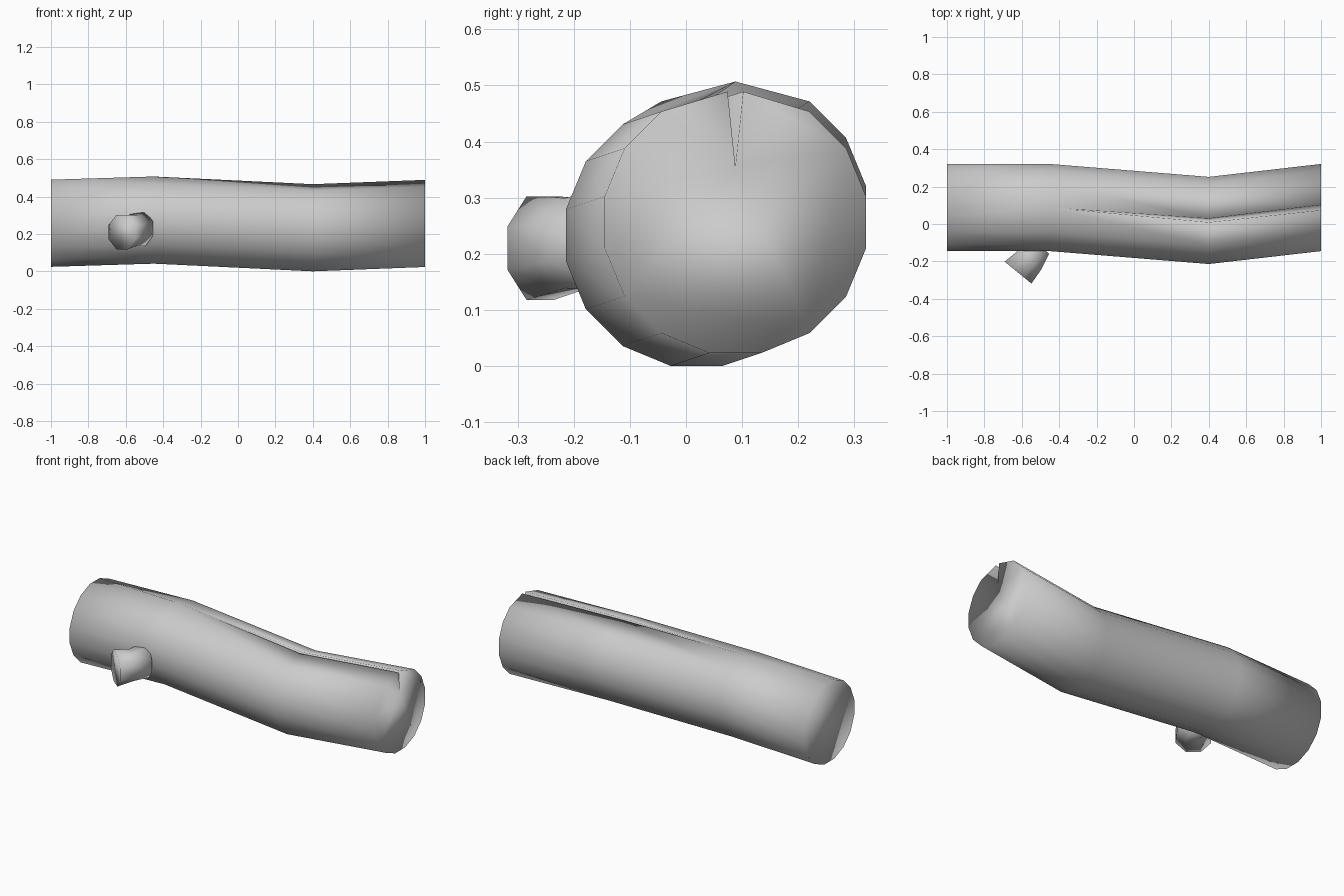
import bpy, bmesh, math
from mathutils import Vector

if "Cube" in bpy.data.objects:
    bpy.data.objects.remove(bpy.data.objects["Cube"])


def loft(name, rings):
    """Skin a list of closed point rings, cap both ends, shade smooth."""
    bm = bmesh.new()
    vr = [[bm.verts.new(p) for p in ring] for ring in rings]
    n = len(vr[0])
    for a, b in zip(vr, vr[1:]):
        for i in range(n):
            j = (i + 1) % n
            bm.faces.new((a[i], a[j], b[j], b[i]))
    bm.faces.new(vr[0])
    bm.faces.new(vr[-1])
    bmesh.ops.remove_doubles(bm, verts=bm.verts[:], dist=0.0005)
    bmesh.ops.recalc_face_normals(bm, faces=bm.faces[:])
    for f in bm.faces:
        f.smooth = True
    me = bpy.data.meshes.new(name)
    bm.to_mesh(me)
    bm.free()
    ob = bpy.data.objects.new(name, me)
    bpy.context.collection.objects.link(ob)
    return ob


# Trunk: 16-sided rings, with the top edge opening into a tapering crack
R = 0.2375
APO = R * math.cos(math.pi / 16)


def trunk_ring(x, cy, cz, half_gap, depth):
    pts = []
    for k in range(16):
        a = math.radians(101.25 + 22.5 * k)
        y, z = R * math.cos(a), R * math.sin(a)
        if k == 0:
            y = -half_gap
        elif k == 15:
            y = half_gap
        pts.append((x, cy + y, cz + z))
    pts.append((x, cy, cz + APO - depth))    # crack bottom
    return pts


loft("log_trunk", [
    trunk_ring(-1.0, 0.088, 0.257, 0.046, 0.0),
    trunk_ring(-0.45, 0.088, 0.274, 0.0, 0.0),
    trunk_ring(0.40, 0.019, 0.233, 0.010, 0.07),
    trunk_ring(1.0, 0.088, 0.256, 0.014, 0.134),
])

# Branch stub: 8-sided, pinched in the middle, angled forward and left
side = Vector((0.775, -0.632, 0))
up = Vector((0, 0, 1))


def stub_ring(c, r):
    angles = [math.radians(22.5 + 45 * k) for k in range(8)]
    return [Vector(c) + r * (side * math.cos(a) + up * math.sin(a)) for a in angles]


loft("branch_stub", [
    stub_ring((-0.525, -0.10, 0.228), 0.10),
    stub_ring((-0.56, -0.195, 0.219), 0.087),
    stub_ring((-0.62, -0.260, 0.210), 0.10),
])
